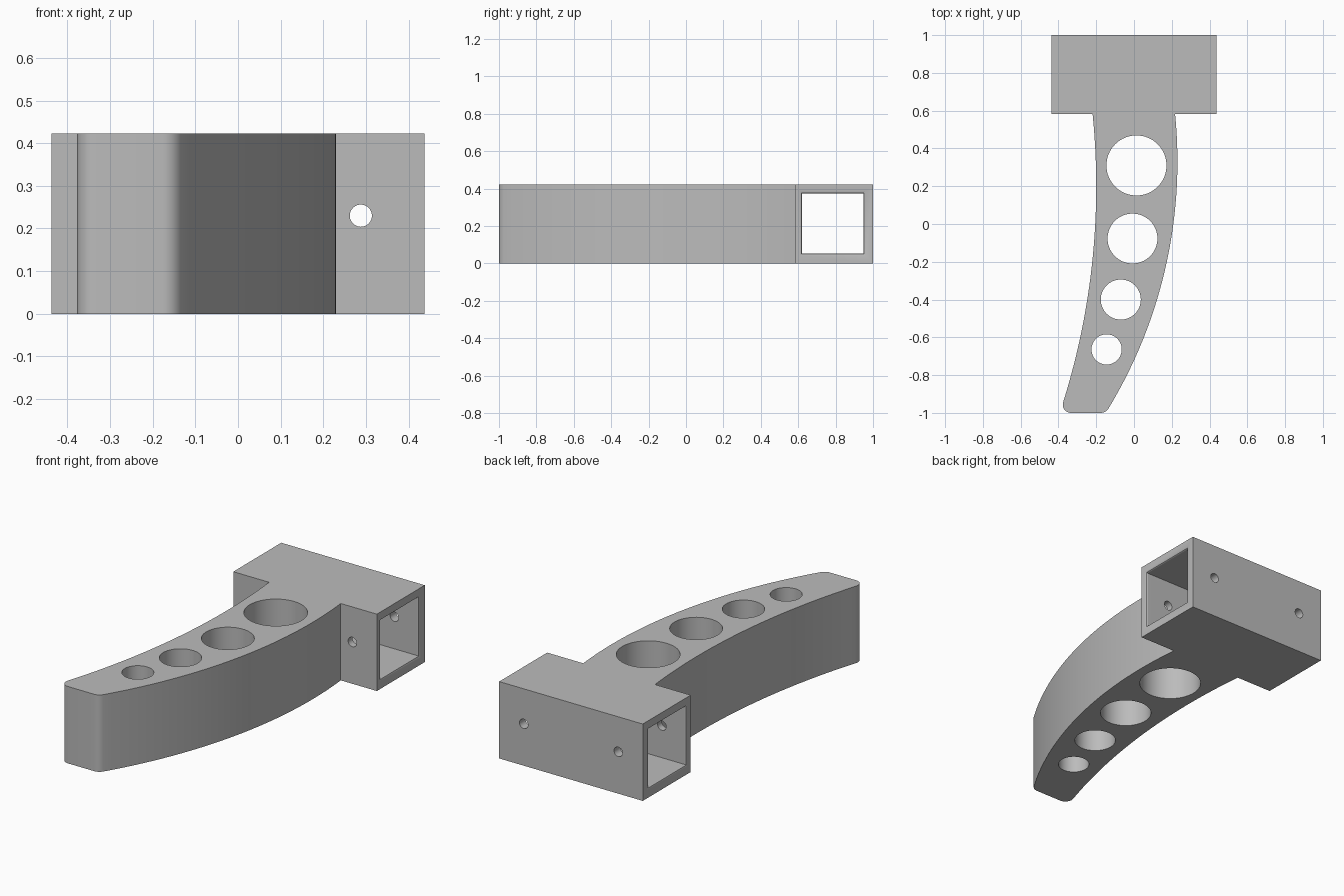
import bpy, bmesh, math
from mathutils import Vector, Matrix

cube = bpy.data.objects.get("Cube")
if cube:
    bpy.data.objects.remove(cube, do_unlink=True)

HEIGHT, HALF_W, BAR_FRONT = 0.423, 0.437, 0.583

grey = bpy.data.materials.new("plain_grey")
grey.use_nodes = True
grey.diffuse_color = (0.5, 0.5, 0.5, 1)
grey.node_tree.nodes["Principled BSDF"].inputs["Base Color"].default_value = (0.5, 0.5, 0.5, 1)


def add_object(name, bm):
    bmesh.ops.recalc_face_normals(bm, faces=bm.faces)
    mesh = bpy.data.meshes.new(name)
    bm.to_mesh(mesh)
    bm.free()
    mesh.materials.append(grey)
    obj = bpy.data.objects.new(name, mesh)
    bpy.context.collection.objects.link(obj)
    return obj


def loft(name, rings):
    """Skin a list of equal-length point rings and cap both ends."""
    bm = bmesh.new()
    rows = [[bm.verts.new(p) for p in ring] for ring in rings]
    n = len(rows[0])
    for a, b in zip(rows, rows[1:]):
        for i in range(n):
            bm.faces.new((a[i], a[(i + 1) % n], b[(i + 1) % n], b[i]))
    bm.faces.new(rows[0])
    bm.faces.new(rows[-1])
    return add_object(name, bm)


def cylinder(name, radius, depth, matrix, sides=64):
    bm = bmesh.new()
    bmesh.ops.create_cone(bm, cap_ends=True, segments=sides, radius1=radius,
                          radius2=radius, depth=depth, matrix=matrix)
    return add_object(name, bm)


def arc_wall(apex_x, apex_y, radius, y_from, y_to, steps=40):
    """Points on a large arc that bulges to +x at its apex."""
    points = []
    for i in range(steps + 1):
        y = y_from + (y_to - y_from) * i / steps
        x = apex_x - radius + math.sqrt(radius ** 2 - (y - apex_y) ** 2)
        points.append(Vector((x, y)))
    return points


def round_corner(start, corner, end, steps=8):
    """Circular fillet between two tangent points."""
    w = math.sin((start - corner).angle(end - corner) / 2)
    points = []
    for i in range(1, steps + 1):
        t = i / steps
        a, b, c = (1 - t) ** 2, 2 * w * t * (1 - t), t * t
        points.append((start * a + corner * b + end * c) / (a + b + c))
    return points


# Body outline: cross bar plus the curved, tapering arm with a rounded tip
left_wall = arc_wall(-0.2, 0.2, 3.82, BAR_FRONT, -0.943)
right_wall = arc_wall(0.23, 0.33, 2.52, -0.977, BAR_FRONT)
left_corner, right_corner = Vector((-0.394, -1)), Vector((-0.15, -1))
outline = [Vector((HALF_W, BAR_FRONT)), Vector((HALF_W, 1)),
           Vector((-HALF_W, 1)), Vector((-HALF_W, BAR_FRONT))]
outline += left_wall
outline += round_corner(left_wall[-1], left_corner, left_corner + Vector((0.06, 0)))
tip_end = right_corner - Vector((0.026, 0))
outline += [tip_end] + round_corner(tip_end, right_corner, right_wall[0]) + right_wall[1:]
body = loft("bracket_body", [[(p.x, p.y, z) for p in outline] for z in (0, HEIGHT)])

# Square tunnel through the bar, with softened mouths
FLARE = 0.012
half_path = [(HALF_W + 0.05, FLARE)]
for i in range(6):
    a = math.pi / 2 * i / 5
    half_path.append((HALF_W - FLARE * math.sin(a), FLARE * (1 - math.sin(math.acos(1 - math.sin(a))))))
path = half_path + [(-x, grow) for x, grow in reversed(half_path)]
tunnel = loft("tunnel_cutter", [
    [(x, 0.621 - g, 0.053 - g), (x, 0.948 + g, 0.053 - g),
     (x, 0.948 + g, 0.374 + g), (x, 0.621 - g, 0.374 + g)] for x, g in path])
cutters = [tunnel]

# Four round holes shrinking towards the tip
for x, y, r in ((0.013, 0.31, 0.159), (-0.008, -0.077, 0.132),
                (-0.07, -0.4, 0.106), (-0.145, -0.664, 0.08)):
    cutters.append(cylinder("arm_hole_cutter", r, 1, Matrix.Translation((x, y, 0.2))))

# Pin holes through the front and back walls of the bar
for side in (-1, 1):
    place = Matrix.Translation((side * 0.288, 0.8, 0.23)) @ Matrix.Rotation(math.pi / 2, 4, "X")
    cutters.append(cylinder("pin_hole_cutter", 0.026, 0.6, place, 32))

# Cut everything, then drop the cutters
bpy.context.view_layer.objects.active = body
for cutter in cutters:
    mod = body.modifiers.new("cut", "BOOLEAN")
    mod.operation, mod.solver, mod.object = "DIFFERENCE", "EXACT", cutter
    bpy.ops.object.modifier_apply(modifier=mod.name)
    bpy.data.objects.remove(cutter, do_unlink=True)

# Smooth curved walls, crisp edges
bpy.ops.object.select_all(action="DESELECT")
body.select_set(True)
bpy.ops.object.shade_smooth_by_angle(angle=math.radians(30))
